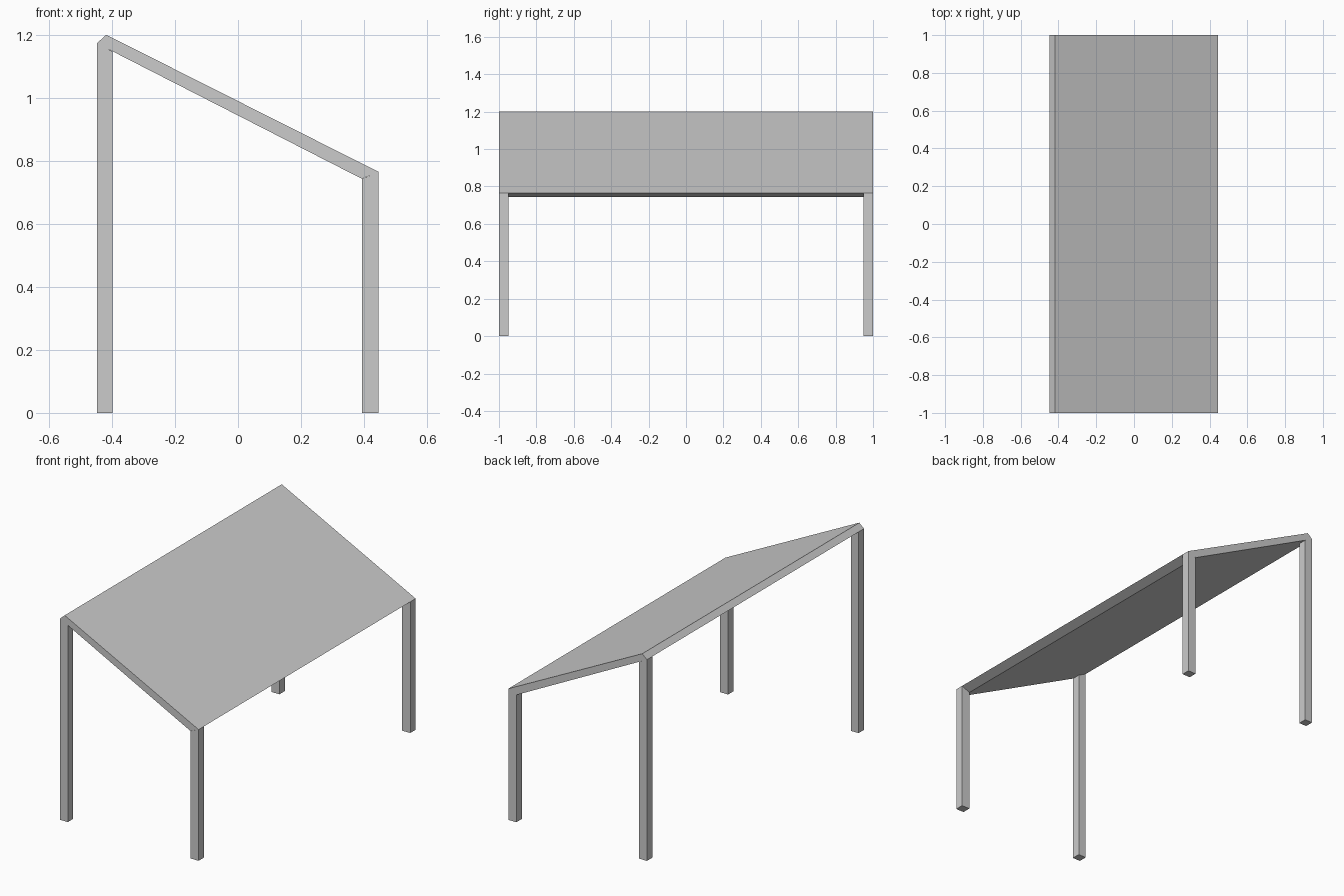
import bpy
import bmesh

if "Cube" in bpy.data.objects:
    bpy.data.objects.remove(bpy.data.objects["Cube"])


def prism(name, profile, y0, y1):
    """Extrude an XZ profile from y0 to y1."""
    bm = bmesh.new()
    face = bm.faces.new([bm.verts.new((x, y0, z)) for x, z in profile])
    ext = bmesh.ops.extrude_face_region(bm, geom=[face])
    verts = [g for g in ext["geom"] if isinstance(g, bmesh.types.BMVert)]
    bmesh.ops.translate(bm, verts=verts, vec=(0, y1 - y0, 0))
    bmesh.ops.recalc_face_normals(bm, faces=bm.faces)
    mesh = bpy.data.meshes.new(name)
    bm.to_mesh(mesh)
    bm.free()
    obj = bpy.data.objects.new(name, mesh)
    bpy.context.collection.objects.link(obj)
    return obj


# Sloping top with mitred ends
prism("sloping_top",
      [(-0.418, 1.2), (-0.448, 1.173), (0.393, 0.743), (0.446, 0.765)], -1, 1)

# Tall legs on the left, short legs on the right, cut to meet the top
tall = [(-0.448, 0), (-0.398, 0), (-0.398, 1.147), (-0.448, 1.173)]
short = [(0.394, 0), (0.446, 0), (0.446, 0.765), (0.394, 0.743)]
for label, y0 in (("front", -1), ("back", 0.95)):
    prism(f"{label}_tall_leg", tall, y0, y0 + 0.05)
    prism(f"{label}_short_leg", short, y0, y0 + 0.05)
